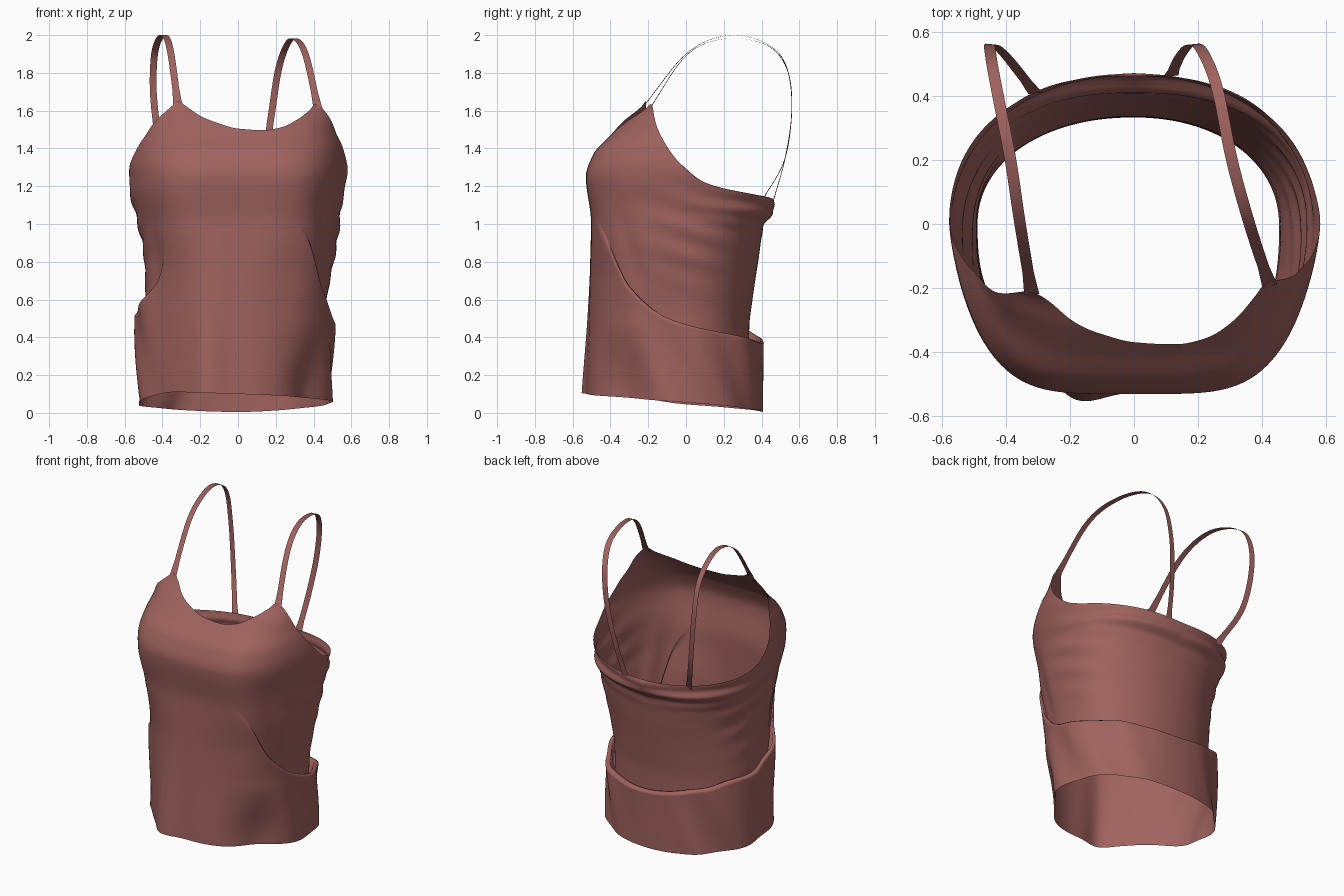
import bpy, bmesh, math
from mathutils import Vector

if "Cube" in bpy.data.objects:
    bpy.data.objects.remove(bpy.data.objects["Cube"])


def curve(pts, t):
    """Monotone smooth interpolation through (key, value) points."""
    if t <= pts[0][0]:
        return pts[0][1]
    if t >= pts[-1][0]:
        return pts[-1][1]
    n = len(pts)
    slope = [(pts[i + 1][1] - pts[i][1]) / (pts[i + 1][0] - pts[i][0]) for i in range(n - 1)]

    def tangent(i):
        if i == 0 or i == n - 1:
            return 0.0
        a, b = slope[i - 1], slope[i]
        return 0.0 if a * b <= 0 else 2 * a * b / (a + b)

    i = max(k for k in range(n - 1) if pts[k][0] <= t)
    h = pts[i + 1][0] - pts[i][0]
    s = (t - pts[i][0]) / h
    return ((2 * s**3 - 3 * s**2 + 1) * pts[i][1] + (s**3 - 2 * s**2 + s) * h * tangent(i)
            + (3 * s**2 - 2 * s**3) * pts[i + 1][1] + (s**3 - s**2) * h * tangent(i + 1))


def smooth(a, b, x):
    t = max(0.0, min(1.0, (x - a) / (b - a)))
    return t * t * (3 - 2 * t)


def bump(x, c, w):
    return math.exp(-((x - c) / w) ** 2)


# Body half-depths and half-widths by height
FRONT = [(0, .52), (.5, .508), (1, .502), (1.25, .53), (1.37, .49), (1.47, .40), (1.54, .337), (1.65, .24)]
BACK = [(0, .33), (.45, .335), (.6, .352), (.8, .382), (1, .415), (1.07, .468), (1.14, .46)]
RIGHT = [(0, .445), (.5, .457), (.7, .487), (.9, .525), (1.1, .55), (1.3, .58), (1.4, .57), (1.5, .54), (1.65, .53)]
LEFT = [(0, .475), (.4, .487), (.8, .495), (1, .53), (1.2, .575), (1.3, .575), (1.4, .55), (1.5, .51), (1.65, .50)]
# Edge heights by angle in degrees: 0 front, 90 right (+x), +-180 back
TOP = [(-180, 1.13), (-140, 1.15), (-115, 1.18), (-100, 1.22), (-87, 1.32), (-72, 1.47), (-63, 1.56), (-56, 1.65),
       (-50, 1.625), (-33, 1.57), (-15, 1.53), (0, 1.505), (20, 1.497), (32, 1.51), (47, 1.555), (60, 1.605),
       (66, 1.635), (75, 1.48), (87, 1.32), (100, 1.22), (115, 1.18), (140, 1.15), (180, 1.13)]
HEM = [(-180, .005), (-90, .045), (-40, .11), (0, .10), (40, .085), (90, .055), (180, .005)]
FOLD = [(0, 1.05), (25, 1.03), (40, .92), (56, .67), (80, .52), (105, .46), (180, .37)]


def section_radius(s, c, a, b, p, q):
    """Radius where |x/a|^p + |y/b|^q = 1 along a direction."""
    lo, hi = 0.0, 1.0
    for _ in range(20):
        m = (lo + hi) / 2
        if (m * abs(s) / a) ** p + (m * abs(c) / b) ** q > 1:
            hi = m
        else:
            lo = m
    return lo


def surface(deg, z, out=0.0):
    """Point on the draped body at an angle and height, pushed out by a fold."""
    f = math.radians(deg)
    s, c = math.sin(f), math.cos(f)
    a = curve(RIGHT if s > 0 else LEFT, z)
    b = curve(FRONT if c > 0 else BACK, z)
    if c > 0:
        # flat front with sloping corners at the bust, rounder below
        k, top = smooth(.7, 1.15, z), smooth(1.38, 1.55, z)
        p, q = 2.4 + 2.1 * k - top, 2.4 - k + .6 * top
    else:
        p = q = 2.1 + .15 * smooth(.7, 1.05, z)
    r = section_radius(s, c, a, b, p, q)
    ad = abs(deg)
    # gathered wrinkles under the back edge and at the sides
    r += .007 * math.sin(75 * z + .07 * ad) * bump(z, 1.08, .1) * smooth(85, 125, ad)
    r += .006 * math.sin(42 * z + .12 * ad) * bump(ad, 95, 22) * bump(z, .95, .25)
    # soft pleats on the front, the flare at the hem and its tucked corners
    r += .004 * math.cos(f * 9) * smooth(1.1, .5, z) * smooth(75, 40, ad)
    if z < 1:
        r += .06 * bump(deg, -18, 10) * (1 - z)
    r -= .06 * bump(deg, 48, 17) * smooth(.5, .1, z) + .02 * bump(deg, -48, 17) * smooth(1, .6, z)
    # drag line from bust to side, and ripples in the folded band
    r -= .01 * bump(ad, 56 - 24 * (z - .9), 6) * bump(z, .85, .22)
    if out:
        r += out + .01 * math.sin(deg * .17 + z * 11) * smooth(45, 90, ad) * smooth(165, 120, ad)
    return Vector((r * s, -r * c, z))


def profile(deg):
    """One vertical line of cloth: hem, up to the fold, tucked down, up to the edge."""
    ad = abs(deg)
    w = smooth(28, 74, ad) if deg > 0 else smooth(36, 82, ad)
    d = .052 * w + .026 * smooth(110, 165, ad) + .012 * bump(ad, 135, 22)
    hem, top, zf = curve(HEM, deg), curve(TOP, deg), curve(FOLD, ad)
    zf -= .03 * w * math.sin(math.radians(deg))
    zi = zf - .09 * w + .05 * (1 - w)
    col = [surface(deg, hem + (zf - hem) * i / 30, d) for i in range(31)]
    col.append(surface(deg, zf + .008, d * .8))
    col.append(surface(deg, zf + .006 + .012 * (1 - w), d * .55))
    col.append(surface(deg, (zf + zi) / 2 + .012 * (1 - w), d * .4))
    col += [surface(deg, zi + (top - zi) * i / 60) for i in range(61)]
    return col


def finish(name, bm, mat):
    me = bpy.data.meshes.new(name)
    bmesh.ops.recalc_face_normals(bm, faces=bm.faces[:])
    bm.to_mesh(me)
    bm.free()
    me.materials.append(mat)
    for p in me.polygons:
        p.use_smooth = True
    ob = bpy.data.objects.new(name, me)
    bpy.context.collection.objects.link(ob)
    return ob


cloth = bpy.data.materials.new("dusty_rose_cloth")
cloth.diffuse_color = (.35, .123, .112, 1)
cloth.use_nodes = True
cloth.node_tree.nodes["Principled BSDF"].inputs["Base Color"].default_value = cloth.diffuse_color

# Draped body
bm = bmesh.new()
N = 240
cols = [[bm.verts.new(p) for p in profile(-180 + 360 * k / N)] for k in range(N)]
for k in range(N):
    A, B = cols[k], cols[(k + 1) % N]
    for j in range(len(A) - 1):
        bm.faces.new((A[j], B[j], B[j + 1], A[j + 1]))
finish("camisole_body", bm, cloth)


# Shoulder straps: flat ribbons along a smooth path
def strap(name, pts, tilt, steps=10):
    P = [Vector(p) for p in pts]
    P = [2 * P[0] - P[1]] + P + [2 * P[-1] - P[-2]]
    path = []
    for i in range(1, len(P) - 2):
        a, b, c, d = P[i - 1:i + 3]
        for k in range(steps + (i == len(P) - 3)):
            t = k / steps
            path.append(.5 * (2 * b + (c - a) * t + (2 * a - 5 * b + 4 * c - d) * t * t
                              + (3 * b - a - 3 * c + d) * t**3))
    bm = bmesh.new()
    rows = []
    for i, p in enumerate(path):
        tan = (path[min(i + 1, len(path) - 1)] - path[max(i - 1, 0)]).normalized()
        side = Vector((1, tilt, 0))
        side = (side - tan * side.dot(tan)).normalized()
        end = min(i, len(path) - 1 - i)
        half = .018 + .006 * max(0, 1 - end / 3)
        rows.append((bm.verts.new(p - side * half), bm.verts.new(p + side * half)))
    for a, b in zip(rows, rows[1:]):
        bm.faces.new((a[0], a[1], b[1], b[0]))
    finish(name, bm, cloth)


strap("right_strap", [surface(65.5, 1.61), (.36, 0, 1.89), (.305, .2, 1.98), (.26, .42, 1.95), (.215, .535, 1.82),
                      (.18, .56, 1.6), (.145, .525, 1.35), surface(166, 1.12)], .1)
strap("left_strap", [surface(-55.5, 1.63), (-.355, 0, 1.9), (-.385, .2, 1.995), (-.42, .38, 1.975),
                     (-.445, .515, 1.87), (-.445, .56, 1.65), (-.40, .525, 1.35), surface(-143, 1.13)], -.1)
